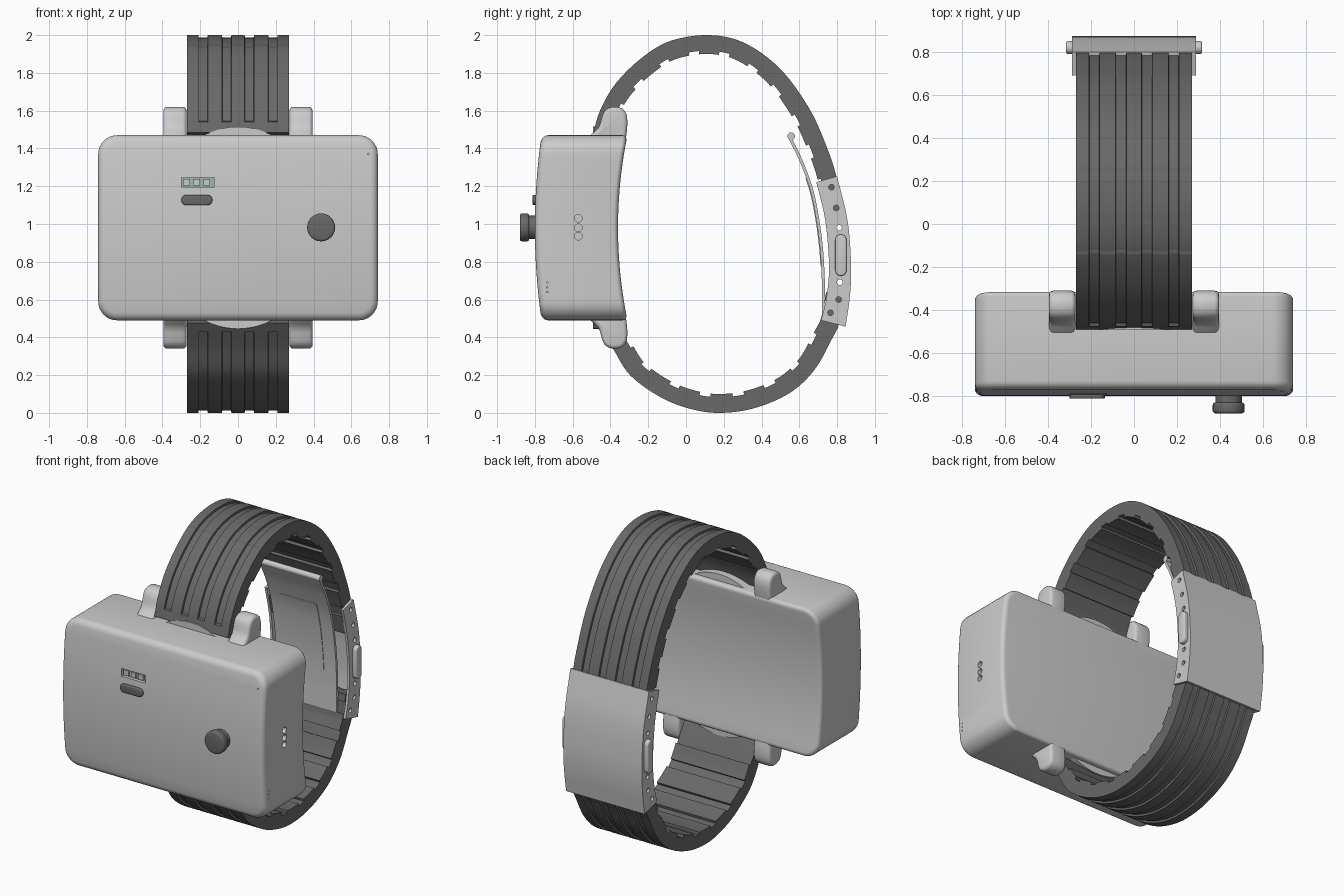
import bpy, bmesh
from math import pi, sin, cos, hypot
from mathutils import Vector

if "Cube" in bpy.data.objects:
    bpy.data.objects.remove(bpy.data.objects["Cube"])

MID = 0.98  # height of the case centre


def material(name, rgb):
    m = bpy.data.materials.new(name)
    m.diffuse_color = (*rgb, 1)
    m.use_nodes = True
    m.node_tree.nodes["Principled BSDF"].inputs["Base Color"].default_value = m.diffuse_color
    return m


DARK = material("dark_rubber", (0.14, 0.14, 0.14))
GREEN = material("green_board", (0.35, 0.5, 0.42))


def smooth(ob, angle):
    bpy.ops.object.select_all(action='DESELECT')
    ob.select_set(True)
    bpy.context.view_layer.objects.active = ob
    bpy.ops.object.shade_smooth_by_angle(angle=angle)


def finish(name, bm, mat=None, bevel=0, angle=0.6):
    bmesh.ops.recalc_face_normals(bm, faces=bm.faces)
    me = bpy.data.meshes.new(name)
    bm.to_mesh(me)
    bm.free()
    ob = bpy.data.objects.new(name, me)
    bpy.context.collection.objects.link(ob)
    if mat:
        me.materials.append(mat)
    if bevel:
        bpy.context.view_layer.objects.active = ob
        b = ob.modifiers.new("bevel", 'BEVEL')
        b.width, b.segments, b.limit_method, b.angle_limit = bevel, 3, 'ANGLE', 0.9
        b.use_clamp_overlap = False
        bpy.ops.object.modifier_apply(modifier="bevel")
    smooth(ob, angle)
    return ob


def prism(name, pts, lo, hi, axis='x', **kw):
    """Extrude an outline: (y, z) along x, or (x, z) along y."""
    bm = bmesh.new()
    put = (lambda p, e: (e, *p)) if axis == 'x' else (lambda p, e: (p[0], e, p[1]))
    a, b = [[bm.verts.new(put(p, e)) for p in pts] for e in (lo, hi)]
    bm.faces.new(a)
    bm.faces.new(b[::-1])
    for i in range(len(pts)):
        j = (i + 1) % len(pts)
        bm.faces.new((a[i], b[i], b[j], a[j]))
    return finish(name, bm, **kw)


def spline(pts, n=6):
    """Smooth curve through the points."""
    p = [Vector(q) for q in pts]
    p = [2 * p[0] - p[1]] + p + [2 * p[-1] - p[-2]]
    out = []
    for i in range(1, len(p) - 2):
        a, b, c, d = p[i - 1:i + 3]
        for k in range(n):
            t = k / n
            out.append(0.5 * (2 * b + (c - a) * t + (2 * a - 5 * b + 4 * c - d) * t * t
                              + (3 * b - a - 3 * c + d) * t ** 3))
    return out + [p[-2]]


def inward(path, sign):
    res = []
    for i in range(len(path)):
        t = (path[min(i + 1, len(path) - 1)] - path[max(i - 1, 0)]).normalized()
        res.append(Vector((t.y, -t.x)) * sign)
    return res


def ribbon(name, path, thick, half, sign=1, lift=0, **kw):
    nrm = inward(path, sign)
    a = [p + n * lift for p, n in zip(path, nrm)]
    b = [p + n * (lift + thick) for p, n in zip(path, nrm)]
    return prism(name, a + b[::-1], -half, half, **kw)


def disc(c, r, n=24):
    return [(c[0] + r * cos(2 * pi * i / n), c[1] + r * sin(2 * pi * i / n)) for i in range(n)]


def pill(cx, cz, w, h, n=8):
    r, s = min(w, h) / 2, max(w, h) / 2 - min(w, h) / 2
    pts = [(s * (1 if k == 0 else -1) + r * cos(a), r * sin(a)) for k in (0, 1)
           for a in [-pi / 2 + pi * k + pi * i / n for i in range(n + 1)]]
    return [(cx + u, cz + v) if w > h else (cx - v, cz + u) for u, v in pts]


def rect(x0, x1, z0, z1):
    return [(x0, z0), (x1, z0), (x1, z1), (x0, z1)]


def cut(ob, cutters):
    for c in cutters:
        c.hide_render = True
        m = ob.modifiers.new("cut", 'BOOLEAN')
        m.object, m.operation, m.solver = c, 'DIFFERENCE', 'EXACT'
        bpy.context.view_layer.objects.active = ob
        bpy.ops.object.modifier_apply(modifier="cut")
        bpy.data.objects.remove(c)
    smooth(ob, 0.5)


# Case: rounded rectangle lofted from bowed front to hollow back
def half_outline(d):
    w, h, r = 0.74 - d, 0.49 - d, 0.1 - d
    low = [(w - r + r * sin(a), -h + r - r * cos(a)) for a in [pi / 2 * i / 8 for i in range(9)]]
    side = [(w, (-h + r) * (1 - i / 8)) for i in range(1, 8)]
    return low + side + [(w, 0)] + [(x, -z) for x, z in (low + side)[::-1]]


bm = bmesh.new()
steps = [pi / 2 * i / 5 for i in range(6)]
layers = [(0.04 * (1 - sin(a)), 'f', 0.035 * (1 - cos(a))) for a in steps]
layers += [(0.03 * (1 - cos(a)), 'b', 0.025 * (1 - sin(a))) for a in steps]
rings = []
for d, end, off in layers:
    half = half_outline(d)
    ring = []
    for x, z in half + [(-x, z) for x, z in half[::-1]]:
        q = (z / 0.49) ** 2
        y = -0.80 + 0.035 * q + off if end == 'f' else -0.36 + 0.05 * q - off
        ring.append(bm.verts.new((x, y, z + MID)))
    rings.append(ring)
n = len(rings[0])
for a, b in zip(rings, rings[1:]):
    for i in range(n):
        bm.faces.new((a[i], a[(i + 1) % n], b[(i + 1) % n], b[i]))
for ring in (rings[0], rings[-1]):
    for i in range(n // 2 - 1):
        bm.faces.new((ring[i], ring[i + 1], ring[n - 2 - i], ring[n - 1 - i]))
case = finish("case", bm)
cutters = [prism("cutter", rect(-0.3, -0.125, 1.195, 1.245), -0.9, -0.765, 'y'),
           prism("cutter", disc((0.69, 1.37), 0.004, 8), -0.9, -0.76, 'y')]
cutters += [prism("cutter", disc((-0.57, z), 0.02), 0.71, 0.8) for z in (0.935, 0.98, 1.03)]
cutters += [prism("cutter", disc((-0.735, z), 0.004, 8), 0.7, 0.8) for z in (0.64, 0.665, 0.69)]
cut(case, cutters)

# Indicator window, pill button and round knob on the front
prism("indicator_board", rect(-0.299, -0.126, 1.196, 1.244), -0.772, -0.76, 'y', mat=GREEN)
for i in range(3):
    x = -0.273 + i * 0.054
    prism("indicator_light", rect(x - 0.018, x + 0.018, 1.203, 1.237), -0.785, -0.765, 'y')
prism("pill_button", pill(-0.218, 1.127, 0.165, 0.055), -0.812, -0.78, 'y', mat=DARK, bevel=0.006)
prism("knob_stem", disc((0.44, 0.982), 0.062, 32), -0.845, -0.78, 'y', mat=DARK)
prism("knob_cap", disc((0.44, 0.982), 0.074, 32), -0.88, -0.83, 'y', mat=DARK, bevel=0.012)

# Strap lugs and the curved boss between them, top and bottom
lug = spline([(-.53, 1.44), (-.50, 1.475), (-.463, 1.51), (-.447, 1.56), (-.43, 1.6), (-.39, 1.62),
              (-.34, 1.613), (-.313, 1.575), (-.312, 1.5), (-.325, 1.42)], 2)
boss = [(0.38 * sin(a), 1.135 + 0.38 * cos(a)) for a in [-0.6 + 0.1 * i for i in range(13)]]
for flip in (False, True):
    f = lambda pts: [(u, 2 * MID - v if flip else v) for u, v in pts]
    for s in (-1, 1):
        prism("strap_lug", f(lug), *sorted((s * 0.272, s * 0.395)), bevel=0.02)
    prism("strap_boss", f(boss), -0.492, -0.35, 'y')

# Strap halves: grooved outside, stepped pads inside
W, G = 0.27, 0.013


def strap(name, pts, sign):
    path = spline(pts, 14)
    nrm = inward(path, sign)
    bm = bmesh.new()
    prev, s, pad_was = None, 0, False
    for i, (p, nv) in enumerate(zip(path, nrm)):
        if i:
            s += hypot(*(p - path[i - 1]))
        groove = G if s > 0.06 else 0
        pad = s > 0.2 and (s % 0.2) < 0.13
        # double station at each step keeps pad and groove ends crisp
        levels = [pad_was, pad] if pad != pad_was else [pad]
        pad_was = pad
        for lv in levels:
            t = 0.1 if lv else 0.083
            row = [(-W, t), (-W, 0)]
            for c in (-0.185, -0.06, 0.06, 0.185):
                row += [(c - .025, 0), (c - .023, groove), (c + .023, groove), (c + .025, 0)]
            row += [(W, 0), (W, t)]
            ring = [bm.verts.new((x, *(p + nv * d))) for x, d in row]
            if prev:
                for k in range(len(ring)):
                    j = (k + 1) % len(ring)
                    bm.faces.new((prev[k], prev[j], ring[j], ring[k]))
            else:
                bm.faces.new(ring)
            prev = ring
    bm.faces.new(prev)
    finish(name, bm, DARK, angle=0.5)


strap("upper_strap", [(-.49, 1.485), (-.455, 1.6), (-.375, 1.74), (-.24, 1.875), (-.085, 1.968), (.12, 2.0),
                      (.31, 1.958), (.5, 1.82), (.655, 1.607), (.75, 1.395), (.80, 1.236), (.835, 1.05)], 1)
strap("lower_strap", [(-.48, .475), (-.39, .345), (-.296, .2), (-.138, .085), (.02, .022), (.18, 0),
                      (.365, .026), (.55, .106), (.68, .228), (.77, .387), (.81, .47), (.84, .62)], -1)

# Clasp cover with side cheeks, pin holes and push buttons
outer = spline([(.80, 1.253), (.855, 1.02), (.874, .785), (.868, .62), (.845, .457)])
inner = spline([(.715, .49), (.745, .62), (.757, .785), (.737, 1.02), (.69, 1.222)])
ribbon("clasp_cover", outer, 0.02, 0.285)
for s in (-1, 1):
    cheek = prism("clasp_cheek", outer + inner, *sorted((s * 0.272, s * 0.288)))
    cut(cheek, [prism("cutter", disc(c, 0.015, 16), -0.5, 0.5) for c in
                ((.77, 1.195), (.795, 1.085), (.81, .98), (.814, .692), (.808, .6), (.765, .53))])
    prism("clasp_button", pill(.82, .835, .06, .22), *sorted((s * 0.28, s * 0.316)), bevel=0.008)

# Folding blade inside the clasp
blade = spline([(.557, 1.46), (.62, 1.33), (.68, 1.155), (.72, .92), (.735, .7), (.735, .5)], 8)
ribbon("clasp_blade", blade, 0.016, 0.22)
ribbon("blade_panel", blade[12:30], 0.006, 0.13, lift=0.014)
prism("blade_end_bar", disc((.557, 1.465), 0.02), -0.22, 0.22)
prism("blade_hinge", disc((.745, .49), 0.03), -0.268, 0.268)
